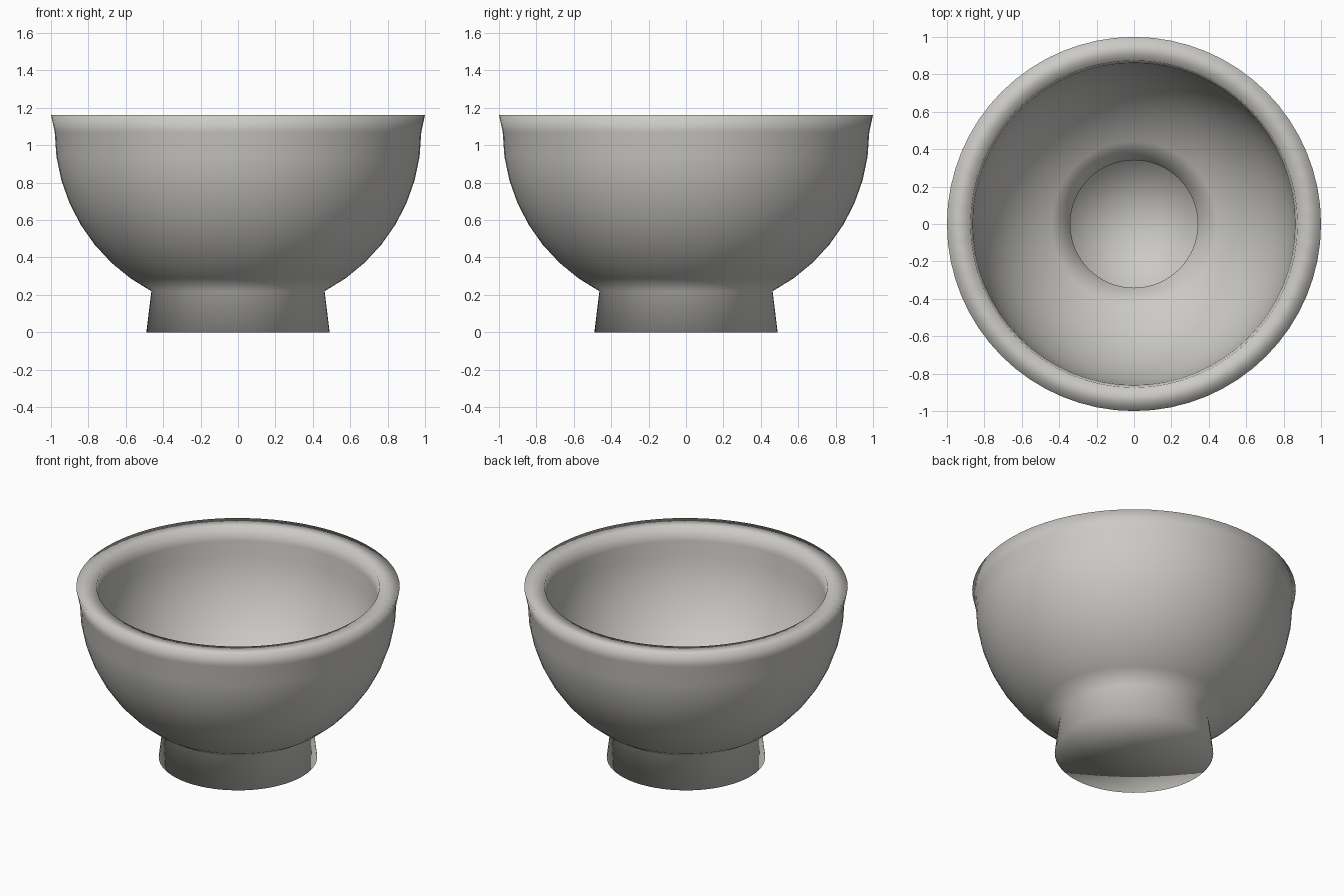
import bpy
import bmesh
from math import cos, sin, pi, radians

cube = bpy.data.objects.get("Cube")
if cube:
    bpy.data.objects.remove(cube, do_unlink=True)

SEGMENTS = 64
CENTRE_Z = 1.07


def arc(radius, depth, end_angle, steps):
    """Quarter-like arc from the equator down towards the foot."""
    angles = [radians(end_angle) * i / steps for i in range(steps + 1)]
    return [(radius * cos(a), CENTRE_Z - depth * sin(a)) for a in angles]


def lathe(name, profile, material):
    """Revolve (radius, height) points around z; zero radius closes an end."""
    bm = bmesh.new()
    rings = []
    for r, z in profile:
        if r == 0:
            rings.append([bm.verts.new((0, 0, z))] * SEGMENTS)
        else:
            turn = [2 * pi * i / SEGMENTS for i in range(SEGMENTS)]
            rings.append([bm.verts.new((r * cos(a), r * sin(a), z)) for a in turn])
    for low, high in zip(rings, rings[1:]):
        for i in range(SEGMENTS):
            j = (i + 1) % SEGMENTS
            corners = dict.fromkeys((low[i], low[j], high[j], high[i]))
            bm.faces.new(list(corners)).smooth = True
    bmesh.ops.recalc_face_normals(bm, faces=bm.faces)
    mesh = bpy.data.meshes.new(name)
    bm.to_mesh(mesh)
    bm.free()
    mesh.materials.append(material)
    obj = bpy.data.objects.new(name, mesh)
    bpy.context.collection.objects.link(obj)
    return obj


# Single warm grey glaze
grey = bpy.data.materials.new("warm_grey")
grey.use_nodes = True
colour = (0.6, 0.59, 0.56, 1)
grey.diffuse_color = colour
grey.node_tree.nodes["Principled BSDF"].inputs["Base Color"].default_value = colour

# Profile: foot, outer wall, flat rim, inner wall, well inside the foot
foot = [(0, 0), (0.49, 0)]
outer_wall = arc(0.98, 0.965, 61.8, 8)[::-1]
rim = [(1.0, 1.163), (0.874, 1.16)]
inner_wall = arc(0.862, 0.85, 66.7, 9)
well = [(0.37, 0.12), (0, 0.12)]
lathe("footed_bowl", foot + outer_wall + rim + inner_wall + well, grey)
